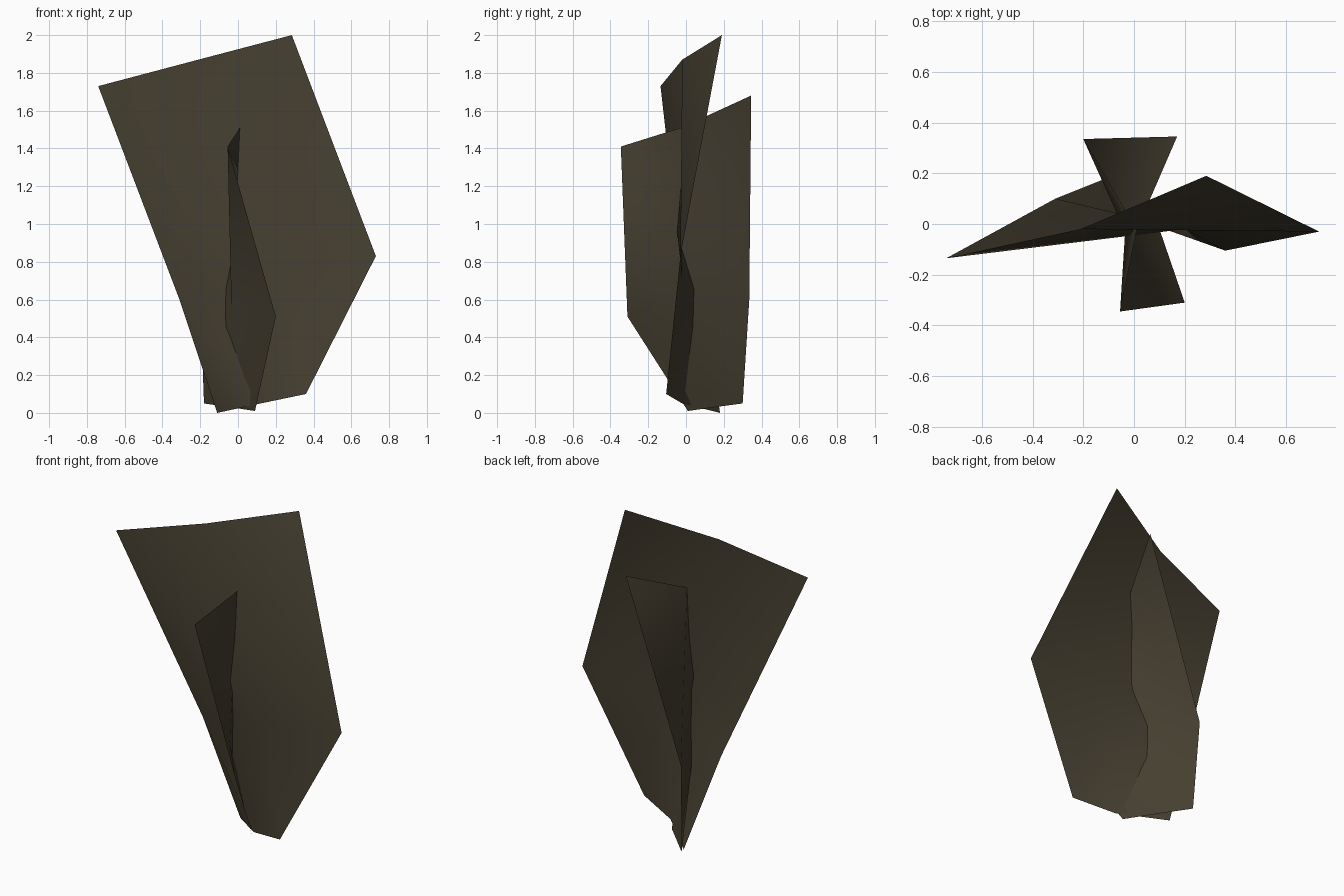
import bpy

if "Cube" in bpy.data.objects:
    bpy.data.objects.remove(bpy.data.objects["Cube"])

# One dark olive-brown colour for the whole plant
mat = bpy.data.materials.new("dark olive brown")
mat.diffuse_color = (0.062, 0.051, 0.031, 1.0)
mat.use_nodes = True
mat.node_tree.nodes["Principled BSDF"].inputs["Base Color"].default_value = mat.diffuse_color


def leaf_sheet(name, rows):
    """Single-sided sheet from a 3x3 grid (top row first), split along one diagonal."""
    verts = [p for row in rows for p in row]
    faces = []
    for r in range(2):
        for c in range(2):
            tl, tr = r * 3 + c, r * 3 + c + 1
            bl, br = tl + 3, tr + 3
            faces += [(tl, bl, br), (tl, br, tr)]
    mesh = bpy.data.meshes.new(name)
    mesh.from_pydata(verts, [], faces)
    mesh.materials.append(mat)
    mesh.shade_smooth()
    obj = bpy.data.objects.new(name, mesh)
    bpy.context.collection.objects.link(obj)
    return obj


# Wide bent sheet facing the front
leaf_sheet("wide_leaf_sheet", [
    [(-0.74, -0.135, 1.73), (-0.21, -0.02, 1.87), (0.285, 0.19, 2.0)],
    [(-0.31, 0.10, 0.60), (0.20, -0.02, 0.72), (0.73, -0.03, 0.83)],
    [(-0.11, 0.18, 0.0), (0.12, -0.02, 0.05), (0.36, -0.105, 0.10)],
])

# Narrower sheet crossing it from front to back
leaf_sheet("cross_leaf_sheet", [
    [(-0.055, -0.345, 1.41), (0.01, -0.025, 1.51), (0.17, 0.345, 1.68)],
    [(0.20, -0.31, 0.51), (-0.035, -0.03, 0.56), (-0.20, 0.335, 0.60)],
    [(0.09, 0.01, 0.01), (-0.04, 0.15, 0.03), (-0.18, 0.30, 0.05)],
])
